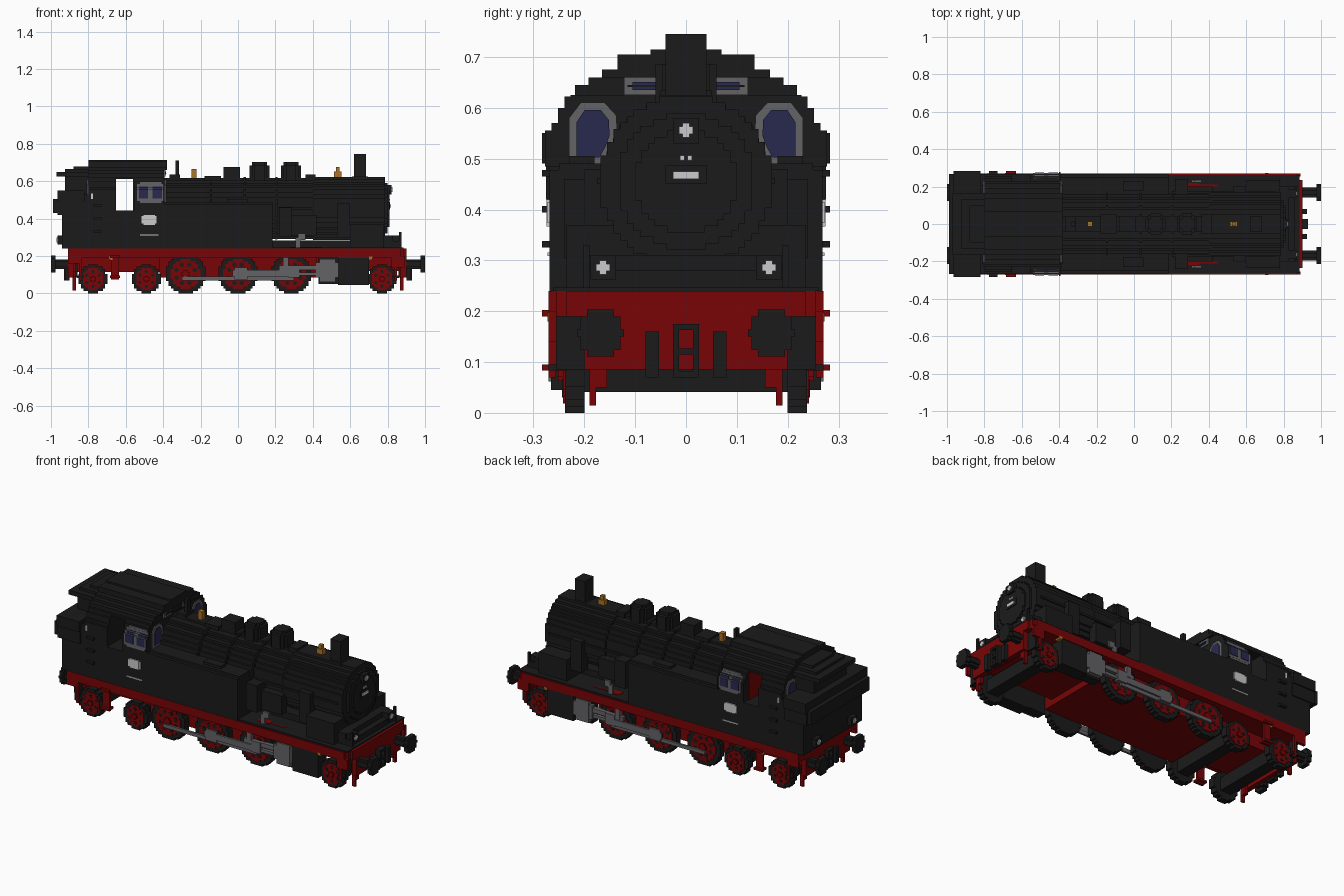
import bpy, bmesh, math

if "Cube" in bpy.data.objects:
    bpy.data.objects.remove(bpy.data.objects["Cube"], do_unlink=True)


def material(name, rgb):
    m = bpy.data.materials.new(name)
    m.use_nodes = True
    m.diffuse_color = (*rgb, 1)
    b = m.node_tree.nodes["Principled BSDF"]
    b.inputs["Base Color"].default_value = (*rgb, 1)
    b.inputs["Roughness"].default_value = 0.9
    return m


BLACK = material("black", (0.011, 0.011, 0.011))
RED = material("red", (0.19, 0.0015, 0.002))
GREY = material("steel grey", (0.125, 0.125, 0.135))
GLASS = material("dark blue glass", (0.022, 0.022, 0.078))
WHITE = material("white", (0.6, 0.6, 0.6))
GOLD = material("brass", (0.4, 0.17, 0.02))
V = 0.0128  # block size


def prism(name, pts, axis, a, b, mat):
    """Extrude a 2D outline from a to b along an axis."""
    place = {"X": lambda u, v, t: (t, u, v), "Y": lambda u, v, t: (u, t, v),
             "Z": lambda u, v, t: (u, v, t)}[axis]
    bm = bmesh.new()
    lo = [bm.verts.new(place(u, v, a)) for u, v in pts]
    hi = [bm.verts.new(place(u, v, b)) for u, v in pts]
    bm.faces.new(lo)
    bm.faces.new(hi)
    n = len(pts)
    for i in range(n):
        j = (i + 1) % n
        bm.faces.new((lo[i], lo[j], hi[j], hi[i]))
    bmesh.ops.recalc_face_normals(bm, faces=bm.faces)
    me = bpy.data.meshes.new(name)
    bm.to_mesh(me)
    bm.free()
    me.materials.append(mat)
    bpy.context.collection.objects.link(bpy.data.objects.new(name, me))


def box(name, x, y, z, mat):
    prism(name, [(x[0], y[0]), (x[1], y[0]), (x[1], y[1]), (x[0], y[1])], "Z", z[0], z[1], mat)


def pair(name, x, y, z, mat):
    """The same box on the left (+y) and right (-y) flank."""
    box(name + "_a", x, y, z, mat)
    box(name + "_b", x, (-y[1], -y[0]), z, mat)


def stepped(rows, cu=0, cv=0):
    """Symmetric staircase outline from rows of (bottom, top, half width)."""
    merged = []
    for z0, z1, w in rows:
        if merged and abs(merged[-1][2] - w) < 1e-6:
            merged[-1] = (merged[-1][0], z1, w)
        else:
            merged.append((z0, z1, w))
    right = [p for z0, z1, w in merged for p in ((w, z0), (w, z1))]
    return [(cu + u, cv + v) for u, v in right] + [(cu - u, cv + v) for u, v in reversed(right)]


def disc(r, cu=0, cv=0):
    n = max(4, round(2 * r / V))
    h = 2 * r / n
    rows = []
    for i in range(n):
        mid = -r + (i + 0.5) * h
        w = max(1, round(math.sqrt(max(0, r * r - mid * mid)) / h)) * h
        rows.append((-r + i * h, -r + (i + 1) * h, min(w, r)))
    return stepped(rows, cu, cv)


ARCH = [(0.24, 0.555, 0.268), (0.555, 0.57, 0.256), (0.57, 0.6, 0.243), (0.6, 0.622, 0.23),
        (0.622, 0.645, 0.218), (0.645, 0.66, 0.192), (0.66, 0.675, 0.165), (0.675, 0.705, 0.135),
        (0.705, 0.715, 0.07)]


def arch(name, x0, x1, z0, z1, mat=BLACK, grow=0):
    rows = [(max(a, z0), min(b, z1), w + grow) for a, b, w in ARCH if b > z0 and a < z1]
    prism(name, stepped(rows), "X", x0, x1, mat)


# Chassis: red running board, black deck, inner frame and buffer beams
box("running_board", (-0.91, 0.87), (-0.27, 0.27), (0.19, 0.24), RED)
box("running_board_nose", (0.87, 0.886), (-0.255, 0.255), (0.19, 0.24), RED)
box("running_board_tip", (0.886, 0.9), (-0.235, 0.235), (0.19, 0.24), RED)
box("deck", (-0.9, 0.885), (-0.262, 0.262), (0.24, 0.247), BLACK)
box("main_frame", (-0.42, 0.42), (-0.2, 0.2), (0.085, 0.19), RED)
box("rear_frame", (-0.88, -0.42), (-0.15, 0.15), (0.115, 0.19), RED)
box("front_frame", (0.42, 0.86), (-0.15, 0.15), (0.12, 0.19), RED)
box("front_beam", (0.87, 0.9), (-0.2, 0.2), (0.085, 0.2), RED)
box("rear_beam", (-0.91, -0.88), (-0.2, 0.2), (0.085, 0.2), RED)
pair("front_skirt", (0.82, 0.89), (0.255, 0.27), (0.14, 0.2), RED)
pair("rear_skirt", (-0.91, -0.85), (0.255, 0.27), (0.16, 0.2), RED)


def span(s, a, b):
    return sorted((s * a, s * b))


def lamp(name, s, x, y, z):
    """White cross on a lamp front facing along s."""
    box(name, span(s, x, x + 0.004), (y - 0.014, y + 0.014), (z - 0.007, z + 0.007), WHITE)
    box(name + "_upright", span(s, x, x + 0.005), (y - 0.007, y + 0.007), (z - 0.014, z + 0.014), WHITE)


# Matching fittings on both ends
for end, s in (("front", 1), ("rear", -1)):
    pair(end + "_guard_iron", span(s, 0.865, 0.885), (0.177, 0.19), (0.015, 0.09), RED)
    pair(end + "_guard_iron_top", span(s, 0.865, 0.885), (0.155, 0.18), (0.05, 0.12), RED)
    pair(end + "_foot_step", span(s, 0.825, 0.86), (0.235, 0.27), (0.083, 0.095), BLACK)
    pair(end + "_step_bracket", span(s, 0.835, 0.85), (0.256, 0.27), (0.07, 0.2), RED)
    pair(end + "_step_plate", span(s, 0.858, 0.868), (0.2, 0.256), (0.085, 0.19), BLACK)
    pair(end + "_hose", span(s, 0.9, 0.925), (0.053, 0.08), (0.07, 0.16), BLACK)
    pair(end + "_coupling_side", span(s, 0.9, 0.93), (0.014, 0.026), (0.07, 0.175), BLACK)
    for z in (0.07, 0.115, 0.163):
        box(end + "_coupling_link", span(s, 0.9, 0.93), (-0.026, 0.026), (z, z + 0.012), BLACK)
    for y in (-0.168, 0.168):
        prism(end + "_buffer_shaft", disc(0.026, y, 0.157), "X", *span(s, 0.88, 0.98), BLACK)
        prism(end + "_buffer_head", disc(0.046, y, 0.157), "X", *span(s, 0.975, 1.0), BLACK)

# Steps and grab rungs beside the cab doors
pair("cab_step_bracket", (-0.68, -0.635), (0.256, 0.268), (0.075, 0.2), RED)
for z in (0.083, 0.19):
    pair("cab_step", (-0.685, -0.63), (0.24, 0.283), (z, z + 0.012), RED)
for z in (0.325, 0.394, 0.465):
    pair("cab_rung", (-0.775, -0.73), (0.268, 0.283), (z, z + 0.013), BLACK)
pair("brass_valve_rear", (-0.69, -0.672), (0.256, 0.272), (0.18, 0.197), GOLD)


# Wheels, with bare axles under the small ones
def wheel(x, r):
    for s in (1, -1):
        prism("tyre", disc(r, x, r), "Y", s * 0.2, s * 0.238, BLACK)
        prism("wheel_face", disc(r * 0.76, x, r), "Y", s * 0.236, s * 0.242, RED)
        n = 8 if r > 0.09 else 6
        for i in range(n):
            a = 2 * math.pi * (i + 0.5) / n
            prism("spoke_gap", disc(r * 0.11, x + r * 0.5 * math.cos(a), r + r * 0.5 * math.sin(a)),
                  "Y", s * 0.241, s * 0.244, BLACK)
        prism("wheel_hub", disc(r * 0.2, x, r), "Y", s * 0.24, s * 0.252, RED)


for x in (-0.775, -0.49, 0.77):
    wheel(x, 0.078)
    box("axle", (x - 0.035, x + 0.035), (-0.2, 0.2), (0.041, 0.115), BLACK)
for x in (-0.28, 0.0, 0.285):
    wheel(x, 0.105)

# Running gear
pair("side_rod", (-0.3, 0.3), (0.246, 0.258), (0.07, 0.09), GREY)
pair("connecting_rod", (-0.03, 0.3), (0.256, 0.268), (0.09, 0.125), GREY)
pair("rod_end", (-0.02, 0.05), (0.256, 0.268), (0.075, 0.14), GREY)
pair("slide_bar", (0.22, 0.44), (0.235, 0.262), (0.125, 0.15), GREY)
pair("crosshead", (0.27, 0.33), (0.24, 0.268), (0.085, 0.15), GREY)
pair("valve_link", (0.24, 0.27), (0.245, 0.265), (0.13, 0.19), GREY)
pair("piston_rod", (0.33, 0.43), (0.24, 0.26), (0.095, 0.112), GREY)
pair("cylinder_cap", (0.415, 0.535), (0.24, 0.268), (0.085, 0.165), GREY)
pair("cylinder_cap_tall", (0.435, 0.52), (0.24, 0.27), (0.062, 0.185), GREY)
pair("cylinder_back", (0.43, 0.54), (0.19, 0.245), (0.05, 0.19), BLACK)
pair("cylinder_block", (0.535, 0.7), (0.19, 0.266), (0.045, 0.19), BLACK)
pair("brass_valve_front", (0.7, 0.72), (0.24, 0.272), (0.18, 0.197), GOLD)
pair("reversing_link", (0.308, 0.335), (0.222, 0.234), (0.24, 0.3), GREY)
pair("reversing_arm", (0.322, 0.36), (0.222, 0.234), (0.285, 0.32), GREY)
pair("lever_plate", (0.275, 0.35), (0.18, 0.22), (0.247, 0.249), RED)
pair("lever_rod", (0.35, 0.45), (0.2, 0.21), (0.247, 0.249), RED)

# Boiler, smokebox and saddles
BC = 0.455
prism("boiler", disc(0.163, 0, BC), "X", -0.42, 0.42, BLACK)
prism("smokebox", disc(0.168, 0, BC), "X", 0.4, 0.785, BLACK)
prism("smokebox_door", disc(0.135, 0, BC), "X", 0.785, 0.8, BLACK)
prism("door_centre", disc(0.1, 0, BC), "X", 0.8, 0.81, BLACK)
for x in (-0.15, 0.03, 0.2):
    prism("boiler_band", disc(0.167, 0, BC), "X", x, x + 0.012, BLACK)
box("boiler_sill", (0.15, 0.62), (-0.11, 0.11), (0.24, 0.283), BLACK)
box("smokebox_saddle", (0.6, 0.78), (-0.14, 0.14), (0.24, 0.36), BLACK)
pair("steam_chest", (0.6, 0.78), (0.13, 0.235), (0.24, 0.37), BLACK)
pair("steam_pipe", (0.53, 0.6), (0.14, 0.2), (0.3, 0.48), BLACK)
pair("air_pump", (0.22, 0.29), (0.15, 0.24), (0.305, 0.46), BLACK)
pair("pump_cap", (0.29, 0.42), (0.15, 0.2), (0.31, 0.42), BLACK)
box("front_platform", (0.78, 0.862), (-0.2, 0.2), (0.247, 0.28), BLACK)
box("front_platform_step", (0.78, 0.83), (-0.2, 0.2), (0.28, 0.31), BLACK)
pair("boiler_handrail", (0.2, 0.76), (0.163, 0.175), (0.45, 0.462), BLACK)

# Front lamps, number plate and posts
pair("front_lamp", (0.83, 0.868), (0.138, 0.188), (0.262, 0.31), BLACK)
pair("front_lamp_post", (0.862, 0.875), (0.19, 0.203), (0.247, 0.33), BLACK)
box("top_lamp", (0.79, 0.822), (-0.026, 0.026), (0.53, 0.58), BLACK)
lamp("front_lamp_glass_left", 1, 0.868, 0.163, 0.286)
lamp("front_lamp_glass_right", 1, 0.868, -0.163, 0.286)
lamp("top_lamp_glass", 1, 0.822, 0, 0.556)
box("number_plate_back", (0.81, 0.814), (-0.04, 0.04), (0.45, 0.488), BLACK)
box("number_plate", (0.814, 0.818), (-0.026, 0.026), (0.46, 0.475), WHITE)
pair("door_mark", (0.81, 0.814), (0.003, 0.012), (0.496, 0.506), WHITE)

# Fittings on top of the boiler
box("chimney", (0.62, 0.685), (-0.04, 0.04), (0.6, 0.745), BLACK)
box("chimney_foot", (0.61, 0.695), (-0.052, 0.052), (0.6, 0.625), BLACK)
for x in (0.115, 0.283):
    prism("dome", disc(0.06, x, 0), "Z", 0.58, 0.685, BLACK)
    prism("dome_cap", disc(0.04, x, 0), "Z", 0.685, 0.703, BLACK)
box("feed_box", (-0.078, 0.01), (-0.04, 0.04), (0.6, 0.675), BLACK)
box("fitting_base", (-0.365, -0.31), (-0.04, 0.04), (0.6, 0.635), BLACK)
box("fitting_post", (-0.333, -0.315), (-0.013, 0.013), (0.63, 0.712), BLACK)
box("top_walkway", (-0.18, -0.09), (-0.05, 0.05), (0.6, 0.628), BLACK)
box("sand_lid", (0.36, 0.415), (-0.05, 0.05), (0.6, 0.635), BLACK)
box("rear_bell", (-0.248, -0.222), (-0.014, 0.014), (0.61, 0.665), GOLD)
box("front_bell", (0.513, 0.553), (-0.014, 0.014), (0.61, 0.652), GOLD)
box("front_bell_top", (0.523, 0.543), (-0.01, 0.01), (0.652, 0.675), GOLD)

# Side tanks
pair("side_tank", (-0.42, 0.185), (0.1, 0.268), (0.24, 0.478), BLACK)
pair("side_tank_top", (-0.42, 0.185), (0.1, 0.25), (0.478, 0.49), BLACK)
pair("tank_filler", (-0.06, 0.05), (0.18, 0.23), (0.49, 0.505), BLACK)

# Cab with see-through doorways, roof and windows
arch("cab_rear", -0.8, -0.652, 0.24, 0.69)
arch("cab_front", -0.557, -0.395, 0.24, 0.69)
arch("cab_front_edge", -0.4, -0.392, 0.485, 0.625, BLACK, 0.009)
arch("cab_sill", -0.652, -0.557, 0.24, 0.445)
arch("cab_lintel", -0.652, -0.557, 0.612, 0.69)
arch("cab_roof", -0.8, -0.38, 0.66, 0.716)
box("cab_inner_wall", (-0.562, -0.557), (-0.225, 0.225), (0.445, 0.612), RED)
arch("side_window_frame", -0.54, -0.399, 0.495, 0.585, GREY, 0.005)
arch("side_window_frame_tall", -0.525, -0.41, 0.485, 0.597, GREY, 0.004)
for x in (-0.53, -0.457):
    arch("side_window", x, x + 0.05, 0.508, 0.572, GLASS, 0.008)
for s in (1, -1):
    for end, x, d in (("front", -0.392, 1), ("rear", -0.8, -1)):
        frame = [(0.135, 0.545), (0.148, 0.515), (0.165, 0.49), (0.23, 0.49), (0.23, 0.58),
                 (0.207, 0.61), (0.16, 0.61), (0.137, 0.585)]
        glass = [(0.183 + (u - 0.183) * 0.68, 0.545 + (v - 0.545) * 0.78) for u, v in frame]
        prism(end + "_window_frame", [(s * u, v) for u, v in frame], "X", x, x + d * 0.006, GREY)
        prism(end + "_window", [(s * u, v) for u, v in glass], "X", x + d * 0.006, x + d * 0.01, GLASS)
    box("upper_window_frame", (-0.395, -0.387), span(s, 0.05, 0.122), (0.625, 0.663), GREY)
    box("upper_window", (-0.387, -0.384), span(s, 0.06, 0.105), (0.635, 0.651), GLASS)
    box("upper_window_bar", (-0.384, -0.382), span(s, 0.055, 0.115), (0.641, 0.645), BLACK)

# Cab side markings
pair("side_plate", (-0.515, -0.435), (0.268, 0.273), (0.374, 0.414), WHITE)
pair("side_plate_tall", (-0.505, -0.445), (0.268, 0.274), (0.367, 0.42), WHITE)
pair("side_line", (-0.525, -0.425), (0.268, 0.272), (0.309, 0.315), WHITE)
pair("cab_mark", (-0.786, -0.776), (0.268, 0.272), (0.505, 0.535), WHITE)

# Coal bunker with flared rim and raised, stepped coal box
box("bunker", (-0.94, -0.8), (-0.268, 0.268), (0.24, 0.53), BLACK)
box("bunker_flare", (-0.965, -0.82), (-0.275, 0.275), (0.42, 0.535), BLACK)
box("bunker_rear_rim", (-0.99, -0.94), (-0.268, 0.268), (0.43, 0.505), BLACK)
box("bunker_side_rim", (-0.965, -0.82), (-0.283, 0.283), (0.49, 0.55), BLACK)
box("coal_box", (-0.925, -0.8), (-0.15, 0.15), (0.53, 0.63), BLACK)
box("coal_box_rim", (-0.97, -0.8), (-0.165, 0.165), (0.625, 0.65), BLACK)
box("coal_lower", (-0.925, -0.8), (-0.13, 0.13), (0.65, 0.665), BLACK)
box("coal_upper", (-0.88, -0.8), (-0.1, 0.1), (0.665, 0.68), BLACK)
for y in (-0.163, 0.163):
    box("rear_lamp", (-0.965, -0.94), (y - 0.025, y + 0.025), (0.262, 0.31), BLACK)
    lamp("rear_lamp_glass", -1, 0.965, y, 0.286)
